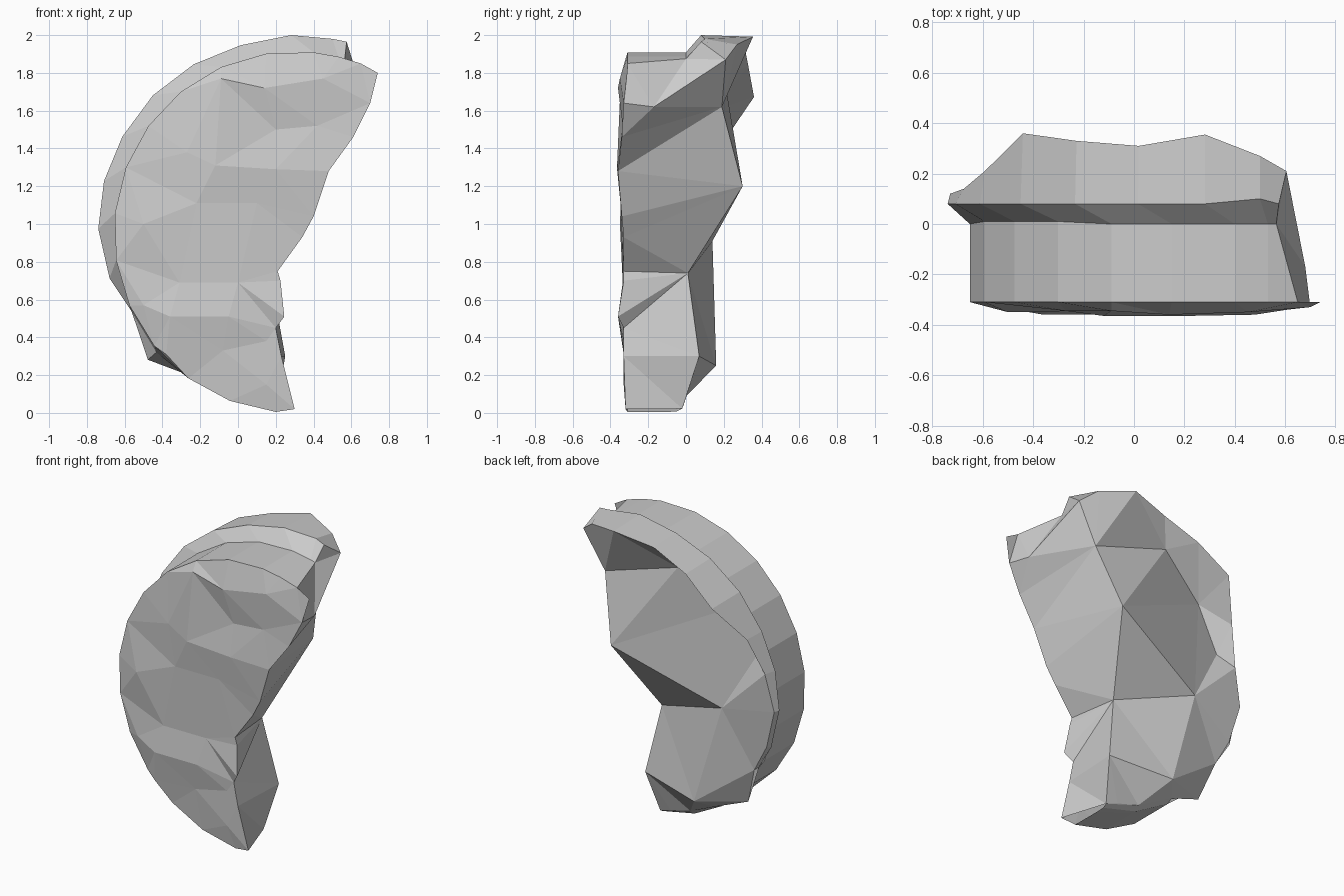
import bpy, bmesh, math
from mathutils import Vector
from mathutils.geometry import delaunay_2d_cdt

CX, CZ, R = 0.30, 0.957, 0.957      # centre and radius of the broken disc


def on_arc(deg, r, y):
    a = math.radians(deg)
    return Vector((CX + r * math.cos(a), y, CZ + r * math.sin(a)))


bm = bmesh.new()


def cap(loop, inner, creases=(), skew=0.0):
    """Fill a loop (seen along y, optionally skewed) with triangles through
    inner points; creases are pairs of inner points that must share an edge."""
    n = len(loop)
    vs = loop + [bm.verts.new(p) for p in inner]
    flat = [Vector((v.co.x - skew * v.co.y, v.co.z)) for v in vs]
    edges = [(n + a, n + b) for a, b in creases]
    out = delaunay_2d_cdt(flat, edges, [list(range(n))], 1, 1e-5)
    for tri in out[2]:
        ids = [out[3][i][0] for i in tri if out[3][i]]
        if len(set(ids)) == 3:
            f = [vs[i] for i in ids]
            if bm.faces.get(f) is None:
                bm.faces.new(f)


# Curved wall: angle, rim angle, rim radius, back radius, step y, rim y, back y
stations = [
    (84, 91, 1.043, 1.035, 0.0, 0.08, 0.355),
    (99, 106, 1.03, 1.02, 0.0, 0.08, 0.31),
    (114, 121, 1.037, 1.025, 0.0, 0.08, 0.33),
    (129, 136, 1.043, 1.03, 0.01, 0.08, 0.36),
    (144, 151, 1.043, 1.02, 0.01, 0.08, 0.21),
    (159, 165, 1.045, 1.01, 0.01, 0.08, 0.14),
    (174, 179, 1.04, 1.03, 0.0, 0.08, 0.12),
    (189, 194, 1.01, 0.99, 0.0, 0.08, 0.10),
    (204, 206, 0.96, 0.96, 0.0, 0.04, 0.09),
    (219, 221, 0.97, 1.03, -0.04, 0.0, 0.03),
    (234, 234, 0.957, 0.94, -0.06, 0.0, 0.05),
    (249, 249, 0.957, 0.93, -0.06, -0.03, 0.0),
    (264, 264, 0.955, 0.94, -0.10, -0.05, -0.02),
]
columns = [[Vector(p) for p in ((0.65, -0.31, 1.85), (0.565, 0.0, 1.875),
                                (0.575, 0.08, 1.965), (0.605, 0.21, 1.87))]]
for deg, dr, rr, rb, y0, y1, y2 in stations:
    columns.append([on_arc(deg, R, -0.31), on_arc(deg, R, y0),
                    on_arc(dr, rr, y1), on_arc(dr, rb, y2)])
# Corner of the rim's broken upper end
columns.insert(1, [on_arc(76, R, -0.31), on_arc(76, R, 0.0),
                   Vector((0.50, 0.10, 1.98)), Vector((0.50, 0.27, 1.95))])
cols = [[bm.verts.new(p) for p in c] for c in columns]
for a, b in zip(cols, cols[1:]):
    for k in range(3):
        bm.faces.new((a[k], a[k + 1], b[k + 1], b[k]))
bm.faces.new(cols[0][1:])

# Broken right-hand edge of the front face, bottom to top
edge = [bm.verts.new(p) for p in (
    (0.30, -0.32, 0.02), (0.23, -0.33, 0.30), (0.20, -0.33, 0.45),
    (0.245, -0.36, 0.51), (0.225, -0.33, 0.70), (0.21, -0.33, 0.75),
    (0.34, -0.33, 0.93), (0.40, -0.34, 1.04), (0.48, -0.36, 1.28),
    (0.61, -0.34, 1.46), (0.70, -0.33, 1.64), (0.74, -0.31, 1.80))]

# Front face with shallow weathered steps
cap([c[0] for c in cols] + edge, [
    (-0.09, -0.345, 1.77), (0.14, -0.36, 1.72), (0.20, -0.33, 1.50),
    (-0.27, -0.345, 1.38), (-0.12, -0.365, 1.31), (0.20, -0.365, 1.29),
    (-0.22, -0.345, 1.11), (0.10, -0.345, 1.11), (-0.50, -0.35, 1.00),
    (-0.31, -0.335, 0.69), (0.0, -0.335, 0.69), (-0.50, -0.335, 0.57),
    (-0.36, -0.36, 0.51), (-0.05, -0.36, 0.51), (-0.38, -0.33, 0.31),
    (-0.08, -0.33, 0.33), (0.15, -0.33, 0.15), (0.45, -0.35, 1.77),
    (0.42, -0.335, 1.52), (0.15, -0.33, 0.38)],
    [(4, 5), (6, 7), (9, 10), (12, 13), (1, 17), (2, 18)])

# Jagged back and broken side
cap([c[3] for c in cols] + edge + [cols[0][0], cols[0][1]], [
    (0.68, -0.17, 1.62), (0.46, 0.19, 1.62), (0.34, 0.30, 1.20),
    (0.17, 0.01, 0.74), (0.25, 0.07, 0.30), (-0.17, 0.16, 0.25),
    (0.12, -0.01, 0.05), (-0.36, 0.14, 0.91), (-0.42, 0.10, 1.58),
    (-0.08, 0.20, 1.79), (-0.58, 0.08, 1.30)],
    [(0, 1), (1, 2), (2, 3), (3, 4), (3, 5), (4, 5), (4, 6), (2, 7), (3, 7),
     (7, 8), (2, 8), (2, 9), (1, 9), (5, 7)], skew=0.3)

bmesh.ops.recalc_face_normals(bm, faces=bm.faces)
mesh = bpy.data.meshes.new("broken_stone_disc")
bm.to_mesh(mesh)
bm.free()
bpy.context.collection.objects.link(bpy.data.objects.new("broken_stone_disc", mesh))
